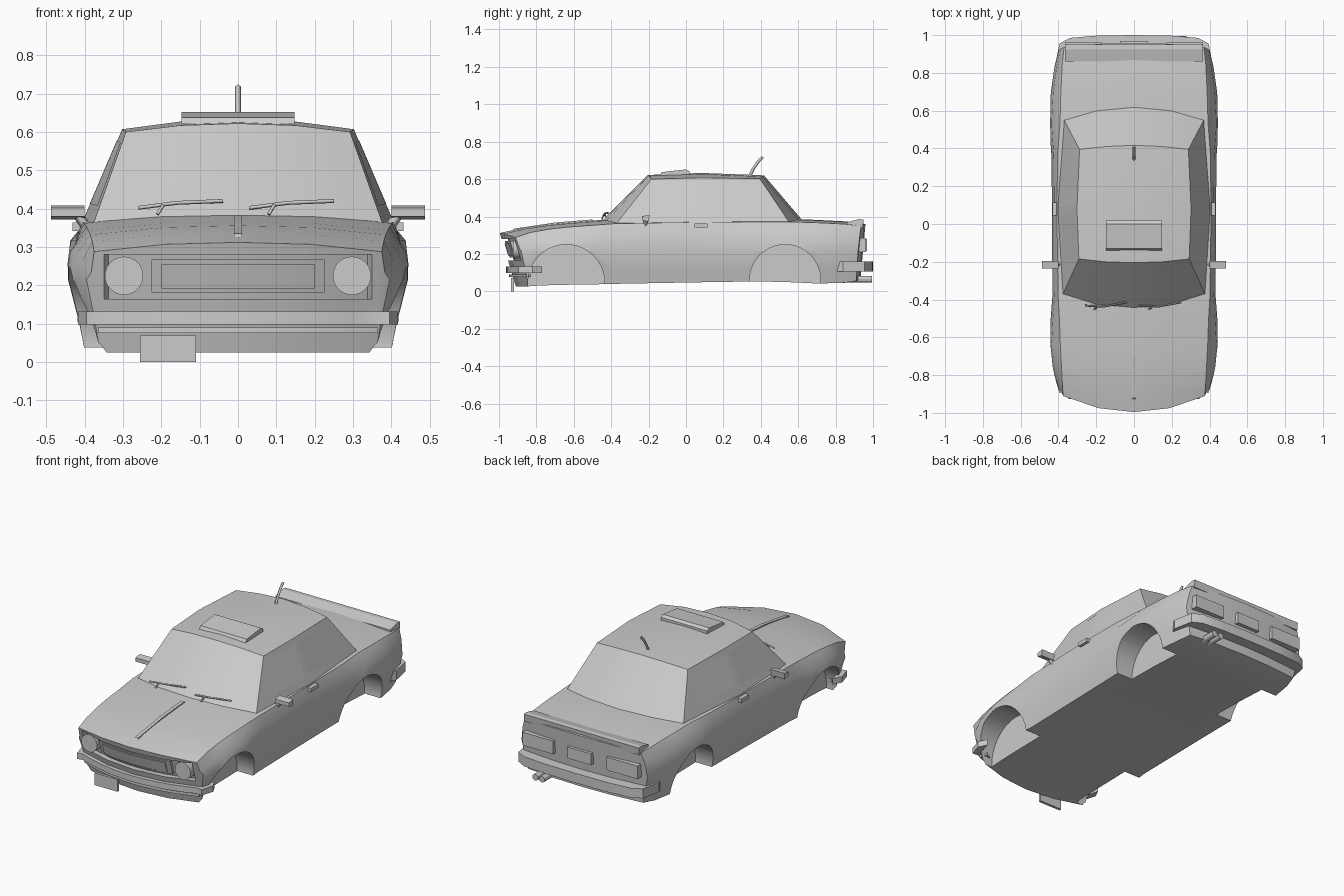
import bpy, bmesh, math
from mathutils import Vector

if "Cube" in bpy.data.objects:
    bpy.data.objects.remove(bpy.data.objects["Cube"])


def mesh(name, verts, faces, mirror=False, smooth=True):
    bm = bmesh.new()
    vs = [bm.verts.new(v) for v in verts]
    for f in faces:
        bm.faces.new([vs[i] for i in f])
    if mirror:
        bmesh.ops.mirror(bm, geom=bm.verts[:] + bm.edges[:] + bm.faces[:], axis='X', merge_dist=1e-4)
        bmesh.ops.remove_doubles(bm, verts=bm.verts[:], dist=1e-4)
    bmesh.ops.recalc_face_normals(bm, faces=bm.faces[:])
    me = bpy.data.meshes.new(name)
    bm.to_mesh(me)
    bm.free()
    ob = bpy.data.objects.new(name, me)
    bpy.context.collection.objects.link(ob)
    if smooth:
        soften(ob)
    return ob


def soften(ob, angle=30):
    bpy.ops.object.select_all(action='DESELECT')
    ob.select_set(True)
    bpy.context.view_layer.objects.active = ob
    bpy.ops.object.shade_smooth_by_angle(angle=math.radians(angle))


def cut(ob, cutters):
    bpy.context.view_layer.objects.active = ob
    for c in cutters:
        m = ob.modifiers.new("cut", 'BOOLEAN')
        m.operation, m.solver, m.object = 'DIFFERENCE', 'EXACT', c
        bpy.ops.object.modifier_apply(modifier=m.name)
        bpy.data.objects.remove(c)


def prism(name, profile, x0, x1):
    """Side (y, z) profile extruded along x."""
    n = len(profile)
    v = [(x, y, z) for x in (x0, x1) for y, z in profile]
    f = [range(n), range(n, 2 * n)] + [(i, (i + 1) % n, n + (i + 1) % n, n + i) for i in range(n)]
    return mesh(name, v, f, smooth=False)


def box(name, x0, x1, y0, y1, z0, z1):
    return prism(name, [(y0, z0), (y1, z0), (y1, z1), (y0, z1)], x0, x1)


def band(name, path, z0, z1, t, shear=0):
    """Bar following a half plan path from the centre line, mirrored."""
    v, f = [], []
    k = shear * (z1 - z0) / 2
    for x, y in path:
        v += [(x, y + k, z0), (x, y - k, z1),
              (x * (1 - t), (y - k) * (1 - t), z1), (x * (1 - t), (y + k) * (1 - t), z0)]
    for i in range(0, 4 * len(path) - 4, 4):
        f += [(i + j, i + (j + 1) % 4, i + 4 + (j + 1) % 4, i + 4 + j) for j in range(4)]
    f.append(range(len(v) - 4, len(v)))
    return mesh(name, v, f, mirror=True)


def tube(name, pts, r, sides=4):
    cu = bpy.data.curves.new(name, 'CURVE')
    cu.dimensions, cu.bevel_depth, cu.use_fill_caps = '3D', r, True
    cu.bevel_resolution = 0 if sides == 4 else 2
    s = cu.splines.new('POLY')
    s.points.add(len(pts) - 1)
    for p, q in zip(s.points, pts):
        p.co = (*q, 1)
    ob = bpy.data.objects.new(name, cu)
    bpy.context.collection.objects.link(ob)
    return ob


def cylinder(name, r, depth, loc, rot, n=32):
    bpy.ops.mesh.primitive_cylinder_add(vertices=n, radius=r, depth=depth, location=loc, rotation=rot)
    ob = bpy.context.object
    ob.name = name
    return ob


def nose(x, z):
    return -0.995 + 0.55 * x * x + 0.3 * (0.31 - z)


def nose_path(half, z, out, n=6):
    return [(half * i / n, nose(half * i / n, z) - out) for i in range(n + 1)]


# Lower body: y, max half width, floor z, shoulder x, shoulder z, centre z, end bow
sections = [
    (-0.995, 0.395, 0.025, 0.375, 0.288, 0.312, 1),
    (-0.87, 0.42, 0.03, 0.38, 0.315, 0.338, 0.5),
    (-0.75, 0.437, 0.033, 0.385, 0.332, 0.356, 0.2),
    (-0.64, 0.449, 0.035, 0.39, 0.343, 0.366, 0),
    (-0.5, 0.441, 0.037, 0.395, 0.353, 0.378, 0),
    (-0.38, 0.432, 0.04, 0.402, 0.362, 0.388, 0),
    (0.05, 0.434, 0.048, 0.408, 0.370, 0.385, 0),
    (0.36, 0.437, 0.053, 0.405, 0.372, 0.385, 0),
    (0.53, 0.449, 0.05, 0.392, 0.372, 0.388, 0),
    (0.7, 0.44, 0.042, 0.387, 0.367, 0.382, 0),
    (0.85, 0.42, 0.045, 0.38, 0.36, 0.374, -0.1),
    (0.955, 0.40, 0.055, 0.37, 0.35, 0.36, -0.3)]
v, f = [], []
for y, xm, zb, xs, zs, zc, w in sections:
    for x, z in [(0, zb), (xm * 0.45, zb), (xm - 0.035, zb), (xm - 0.022, 0.11), (xm, 0.215),
                 (xm - 0.012, zs - 0.055), (xs, zs), (xs * 0.5, zs + (zc - zs) * 0.8), (0, zc)]:
        v.append((x, y + w * (0.55 * x * x + 0.3 * (0.31 - z)), z))
for i in range(len(sections) - 1):
    f += [(9 * i + j, 9 * i + j + 1, 9 * i + j + 10, 9 * i + j + 9) for j in range(8)]
for b in (0, 9 * (len(sections) - 1)):
    f += [(b, b + 1, b + 7, b + 8), (b + 1, b + 2, b + 6, b + 7), tuple(range(b + 2, b + 7))]
body = mesh("body", v, f, mirror=True, smooth=False)

# Wheel wells and grille recess
wells = []
for s in (-1, 1):
    for y, r in ((-0.64, 0.205), (0.53, 0.19)):
        c = cylinder("well_cutter", r, 0.3, (s * 0.45, y, 0.25 - r), (0, math.pi / 2, 0), 40)
        c.hide_render = True
        wells.append(c)
recess = band("grille_cutter", nose_path(0.36, 0.222, 0.03), 0.165, 0.28, 0.062, 0.3)
recess.hide_render = True
cut(body, wells + [recess])
soften(body)

# Cabin: bottom and roof rings, plus the crowned roof
base = [(0, -0.445, 0.38), (0.2, -0.428, 0.376), (0.378, -0.375, 0.358), (0.406, 0.08, 0.365),
        (0.372, 0.555, 0.365), (0.2, 0.605, 0.375), (0, 0.622, 0.38)]
roof = [(0, -0.205, 0.622), (0.15, -0.2, 0.617), (0.292, -0.185, 0.6), (0.302, 0.08, 0.607),
        (0.288, 0.395, 0.602), (0.15, 0.41, 0.614), (0, 0.417, 0.62)]
v = base + roof + [(0.15, 0.08, 0.627), (0, 0.08, 0.633)]
f = [(i, i + 1, i + 8, i + 7) for i in range(6)]
f += [(7, 8, 14, 15), (8, 9, 10, 14), (15, 14, 12, 13), (14, 10, 11, 12)]
mesh("cabin", v, f, mirror=True)


# Side windows, thin panes lying on the cabin sides
def side_point(s, u, h):
    i = 2 if u < 1 else 3
    t = u - i + 2
    p = Vector(base[i]).lerp(base[i + 1], t).lerp(Vector(roof[i]).lerp(roof[i + 1], t), h)
    return (s * (p.x + 0.002), p.y, p.z)


for s in (-1, 1):
    for u0, u1, e in ((0.12, 0.93, 0.06), (1.04, 1.72, -0.06)):
        q = [side_point(s, *p) for p in ((u0, 0.2), (u1, 0.2), (u1, 0.88), (u0, 0.88))]
        mesh("side_window", q, [(0, 1, 2, 3)], smooth=False)

# Tilted sunroof, bonnet ridge, tail spoiler
prism("sunroof", [(-0.14, 0.62), (-0.13, 0.637), (0.0, 0.652), (0.018, 0.642), (0.018, 0.62)], -0.147, 0.147)
prism("bonnet_ridge", [(-0.94, 0.315), (-0.92, 0.335), (-0.7, 0.368), (-0.5, 0.384), (-0.5, 0.37)], -0.01, 0.01)
prism("tail_spoiler", [(0.86, 0.345), (0.86, 0.37), (0.925, 0.386), (0.95, 0.384), (0.945, 0.34)], -0.365, 0.365)

# Front: grille, headlights, bumper, lower lip, plate
band("grille_frame", nose_path(0.226, 0.225, -0.014), 0.182, 0.268, 0.03, 0.3)
band("grille_insert", nose_path(0.2, 0.225, -0.009), 0.192, 0.256, 0.03, 0.3)
for s in (-1, 1):
    cylinder("headlight", 0.05, 0.06, (s * 0.297, nose(0.297, 0.225) + 0.025, 0.225), (math.pi / 2, 0, 0))
band("front_bumper", nose_path(0.36, 0.115, 0.025) + [(0.395, -0.895), (0.417, -0.82)], 0.098, 0.132, 0.06)
band("front_lip", nose_path(0.365, 0.08, 0.02), 0.076, 0.09, 0.05)
box("front_plate", -0.255, -0.11, -0.935, -0.92, 0.0, 0.07)

# Rear: bumper, lamps, plate, twin exhaust
band("rear_bumper", [(0, 1.0), (0.2, 0.997), (0.34, 0.985), (0.395, 0.955), (0.418, 0.84)], 0.105, 0.16, 0.08)
for s in (-1, 1):
    lamp = sorted((s * 0.17, s * 0.365))
    box("tail_lamp", *lamp, 0.9, 0.962, 0.21, 0.285)
    cylinder("exhaust_pipe", 0.018, 0.14, (0.24 + s * 0.021, 0.925, 0.065), (math.pi / 2, 0, 0), 12)
box("rear_plate", -0.075, 0.075, 0.92, 0.968, 0.215, 0.28)

# Mirrors and door handles
for s in (-1, 1):
    a = sorted((s * 0.4, s * 0.487))
    prism("door_mirror", [(-0.235, 0.38), (-0.2, 0.372), (-0.195, 0.408), (-0.235, 0.402)], *a)
    tube("mirror_stalk", [(s * 0.39, -0.215, 0.345), (s * 0.415, -0.215, 0.38)], 0.013)
    h = sorted((s * 0.4, s * 0.432))
    box("door_handle", *h, 0.045, 0.115, 0.342, 0.364)

# Wipers and aerial
for x in (-0.26, 0.03):
    tube("wiper_blade", [(x, -0.432, 0.402), (x + 0.1, -0.437, 0.415), (x + 0.22, -0.415, 0.42)], 0.005)
    tube("wiper_arm", [(x + 0.05, -0.45, 0.385), (x + 0.065, -0.44, 0.41)], 0.005)
tube("aerial", [(0, 0.34, 0.615), (0, 0.36, 0.655), (0, 0.385, 0.692), (0, 0.41, 0.718)], 0.008)
